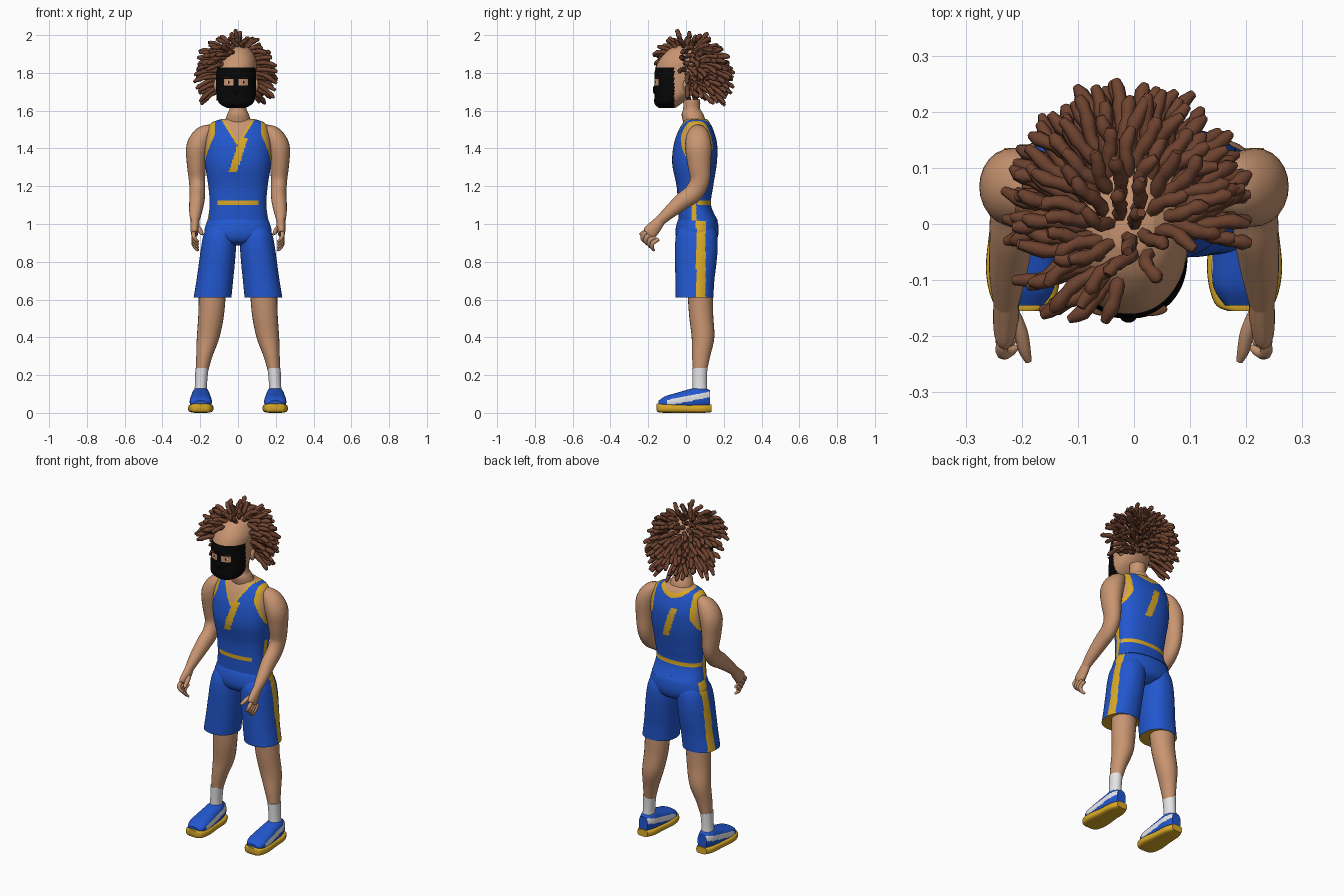
import bpy, bmesh, math, random
from mathutils import Vector

random.seed(4)
cube = bpy.data.objects.get("Cube")
if cube:
    bpy.data.objects.remove(cube, do_unlink=True)


def material(name, rgb):
    m = bpy.data.materials.new(name)
    m.use_nodes = True
    m.diffuse_color = (*rgb, 1)
    m.node_tree.nodes["Principled BSDF"].inputs["Base Color"].default_value = (*rgb, 1)
    return m


BLUE = material("jersey blue", (0.016, 0.095, 0.62))
YELLOW = material("trim yellow", (0.7, 0.4, 0.02))
SKIN = material("skin", (0.58, 0.3, 0.165))
BROWN = material("hair brown", (0.155, 0.055, 0.028))
WHITE = material("white", (0.8, 0.8, 0.82))
BLACK = material("mask black", (0.002, 0.002, 0.002))


def finish(name, bm, mats, rule=None):
    bmesh.ops.recalc_face_normals(bm, faces=bm.faces)
    for f in bm.faces:
        f.smooth = True
        if rule:
            f.material_index = rule(f.calc_center_median(), f.normal)
    me = bpy.data.meshes.new(name)
    bm.to_mesh(me)
    bm.free()
    for m in mats:
        me.materials.append(m)
    ob = bpy.data.objects.new(name, me)
    bpy.context.collection.objects.link(ob)
    bpy.context.view_layer.objects.active = ob
    bpy.ops.object.select_all(action="DESELECT")
    ob.select_set(True)
    bpy.ops.object.shade_smooth_by_angle(angle=math.radians(50))
    return ob


def resample(keys, steps):
    """Catmull-Rom through the key sections."""
    out = []
    for i in range(len(keys) - 1):
        p0, p1, p2, p3 = (keys[max(0, min(len(keys) - 1, i + k))] for k in (-1, 0, 1, 2))
        for s in range(steps):
            t = s / steps
            out.append([b + t * (c - a) / 2 + t * t * (a - 2.5 * b + 2 * c - d / 2)
                        + t ** 3 * (1.5 * (b - c) + (d - a) / 2)
                        for a, b, c, d in zip(p0, p1, p2, p3)])
    return out + [list(keys[-1])]


def sweep(name, keys, mats, rule=None, axis=None, side=1, seg=24, steps=5, power=2.0):
    """Elliptic sections (x, y, z, radius a, radius b) lofted into a closed skin."""
    rows = resample(keys, steps)
    bm, rings = bmesh.new(), []
    for i, (x, y, z, a, b) in enumerate(rows):
        u = Vector((1, 0, 0))
        if axis:
            v = Vector((0, 1, 0)) if axis == "Z" else Vector((0, 0, 1))
        else:
            t = Vector(rows[min(i + 1, len(rows) - 1)][:3]) - Vector(rows[max(i - 1, 0)][:3])
            t.normalize()
            u = (u - t * u.dot(t)).normalized()
            v = t.cross(u)
        ring = []
        for k in range(seg):
            c, s = math.cos(math.tau * k / seg), math.sin(math.tau * k / seg)
            c = math.copysign(abs(c) ** (2 / power), c)
            s = math.copysign(abs(s) ** (2 / power), s)
            p = Vector((x, y, z)) + u * a * c + v * b * s
            ring.append(bm.verts.new((p.x * side, p.y, p.z)))
        rings.append(ring)
    for r, q in zip(rings, rings[1:]):
        for k in range(seg):
            n = (k + 1) % seg
            bm.faces.new((r[k], r[n], q[n], q[k]))
    bm.faces.new(rings[0])
    bm.faces.new(rings[-1])
    return finish(name, bm, mats, rule)


def ball(name, loc, size, mat):
    bm = bmesh.new()
    bmesh.ops.create_uvsphere(bm, u_segments=16, v_segments=10, radius=1)
    bmesh.ops.scale(bm, vec=size, verts=bm.verts)
    bmesh.ops.translate(bm, vec=loc, verts=bm.verts)
    return finish(name, bm, [mat])


# Jersey: neckline, armholes, belt band, side strips and plain slanted stripes
def jersey_rule(c, n):
    ax, front = abs(c.x), c.y < 0.04
    edge = 1.41 + ax * 1.6 if front else 1.505 + 5 * ax * ax
    if c.z > edge:
        return 2 if c.z > edge + 0.025 else 1
    hole = math.hypot((c.y - 0.06) / 0.072, (c.z - 1.45) / 0.11)
    if ax > 0.122 and hole < 1.2:
        return 2 if hole < 1 and ax > 0.148 else 1
    if 1.1 < c.z < 1.126 and (ax < 0.11 or c.y > 0.06):
        return 1
    if ax > 0.1 and 0.03 < c.y < 0.055 and c.z < 1.22:
        return 1
    slant = 0.02 + (c.z - 1.42) * 0.33
    if 1.275 < c.z < 1.455 and abs(c.x - (slant if front else -slant)) < 0.021:
        return 1
    return 0


sweep("jersey", [(0, .065, 1.015, .162, .105), (0, .045, 1.1, .15, .088), (0, .047, 1.2, .157, .097),
                 (0, .045, 1.32, .175, .118), (0, .05, 1.42, .178, .115), (0, .053, 1.49, .165, .095),
                 (0, .055, 1.535, .142, .072), (0, .055, 1.556, .085, .055)],
      [BLUE, YELLOW, SKIN], jersey_rule, "Z", seg=180, steps=16, power=2.3)
sweep("neck", [(0, .06, 1.49, .08, .06), (0, .045, 1.54, .07, .06), (0, .035, 1.58, .058, .058),
               (0, .03, 1.61, .045, .045), (0, .03, 1.66, .045, .045)], [SKIN], axis="Z")


# Shorts
def shorts_rule(c, n):
    stripe = 0.054 < c.y < 0.104 and abs(c.x) > 0.14
    return 1 if stripe or n.z < -0.7 and c.z < 0.7 else 0


sweep("shorts_hips", [(0, .058, .885, .05, .06), (0, .058, .91, .13, .1), (0, .058, .95, .176, .114),
                      (0, .06, 1.0, .169, .11), (0, .062, 1.04, .15, .095)],
      [BLUE, YELLOW], shorts_rule, "Z", seg=96, steps=8, power=2.2)


def shoe_rule(c, n):
    return 1 if abs(c.z - (0.073 + 0.2 * c.y)) < 0.015 and abs(n.x) > 0.3 and c.y > -0.1 else 0


for side, label in ((1, "left"), (-1, "right")):
    sweep(label + "_shorts_leg", [(.08, .06, 1.03, .05, .06), (.09, .057, .96, .086, .103), (.101, .055, .89, .092, .113),
                                  (.111, .052, .8, .095, .11), (.123, .047, .7, .097, .103), (.135, .045, .61, .1, .1)],
          [BLUE, YELLOW], shorts_rule, "Z", side, seg=112, steps=12, power=2.2)
    sweep(label + "_leg", [(.135, .075, .66, .072, .068), (.142, .08, .52, .068, .064), (.158, .09, .4, .06, .06),
                           (.178, .08, .3, .043, .048), (.192, .073, .21, .031, .035)], [SKIN], axis="Z", side=side)
    sweep(label + "_sock", [(.198, .075, .09, .036, .042), (.196, .073, .15, .032, .038),
                            (.191, .073, .238, .035, .04)], [WHITE], axis="Z", side=side)

    # Shoe
    sweep(label + "_sole", [(.197, -.155, .03, .03, .018), (.197, -.14, .026, .054, .024), (.197, -.08, .024, .067, .024),
                            (.197, .01, .022, .058, .022), (.197, .09, .022, .052, .022), (.197, .135, .024, .034, .02)],
          [YELLOW], axis="Y", side=side, seg=32, power=3.5)
    sweep(label + "_shoe", [(.197, -.145, .045, .035, .02), (.197, -.11, .055, .056, .033), (.197, -.05, .062, .058, .044),
                            (.197, .02, .072, .052, .054), (.197, .08, .08, .047, .058), (.197, .128, .075, .03, .045)],
          [BLUE, WHITE], shoe_rule, "Y", side, seg=80, steps=12, power=2.4)

    # Arm and hand
    sweep(label + "_arm", [(.135, .06, 1.51, .02, .03), (.18, .063, 1.475, .048, .058), (.213, .065, 1.41, .06, .07),
                           (.22, .07, 1.32, .051, .062), (.217, .073, 1.23, .043, .052), (.215, .04, 1.165, .041, .05),
                           (.218, -.02, 1.12, .04, .045), (.225, -.09, 1.06, .033, .034), (.228, -.14, 1.015, .023, .027)],
          [SKIN], side=side)
    sweep(label + "_palm", [(.228, -.13, 1.025, .022, .026), (.228, -.16, .99, .023, .034),
                            (.23, -.19, .957, .02, .038), (.23, -.2, .945, .014, .03)], [SKIN], side=side)
    for i in range(4):
        y, z = -.215 + .017 * i, .965 - .015 * i
        sweep(f"{label}_finger_{i + 1}", [(.232, y + .02, z, .01, .01), (.236, y - .012, z - .022, .011, .011),
                                          (.226, y - .015, z - .045, .01, .01), (.21, y - .005, z - .06, .006, .006)],
              [SKIN], side=side, seg=10, steps=3)
    sweep(label + "_thumb", [(.222, -.15, .985, .014, .014), (.203, -.19, .97, .013, .013),
                             (.195, -.225, .955, .011, .011), (.188, -.245, .945, .006, .006)],
          [SKIN], side=side, seg=10, steps=3)


# Head with a black face mask and open eye holes
def head_rule(c, n):
    x = abs(c.x + 0.01)
    if 1.732 < c.z < 1.77 and 0.014 < x < 0.064 and c.y < -0.08:
        return 0
    return 1 if c.z < 1.828 and c.y < -0.062 else 0


sweep("head", [(-.01, -.1, 1.615, .05, .045), (-.01, -.095, 1.638, .088, .072), (-.01, -.07, 1.68, .103, .097),
               (-.01, -.045, 1.74, .106, .122), (-.01, -.023, 1.81, .107, .142), (-.005, -.005, 1.87, .1, .135),
               (-.005, .005, 1.92, .075, .1), (-.005, .01, 1.945, .04, .06)],
      [SKIN, BLACK], head_rule, "Z", seg=112, steps=10, power=2.15)
ball("mask_nose", (-.01, -.162, 1.71), (.016, .014, .026), BLACK)
for side, label in ((1, "left"), (-1, "right")):
    ball(label + "_ear", (-.01 + side * .105, .005, 1.735), (.014, .022, .034), SKIN)
    ball(label + "_eye", (-.01 + side * .038, -.146, 1.75), (.016, .014, .01), WHITE)
    ball(label + "_pupil", (-.01 + side * .038, -.157, 1.75), (.006, .005, .008), BLACK)
    ball(label + "_brow", (-.01 + side * .04, -.152, 1.773), (.03, .012, .004), BROWN)

# Hair: lumpy locks growing out of the scalp, swept to one side at the front
curve = bpy.data.curves.new("hair_locks", "CURVE")
curve.dimensions = "3D"
curve.bevel_depth = 0.0128
curve.bevel_resolution = 1
curve.use_fill_caps = True
COUNT, POINTS = 270, 10
for i in range(COUNT):
    h = 1 - 2 * (i + 0.5) / COUNT
    r, turn = math.sqrt(1 - h * h), i * math.pi * (3 - math.sqrt(5))
    d = Vector((r * math.cos(turn), r * math.sin(turn), h))
    front = d.y < -0.2
    limit = 0.25 if d.x < -0.35 else 0.55 if d.x < 0.1 else 0.85
    if front and d.z < limit or d.z < -0.72 or (d.z < 0 and d.y < -0.05):
        continue
    root = Vector((-.012 + d.x * .097, .002 + d.y * .12, 1.805 + d.z * .125))
    out = Vector((d.x - 0.4 * front, d.y + 0.08, d.z * 0.45 + 0.1)).normalized()
    side_dir = out.cross(Vector((0, 0, 1))).normalized()
    length = random.uniform(0.11, 0.142)
    droop, sway = random.uniform(0.02, 0.065), random.uniform(-0.03, 0.03)
    phase = random.uniform(0, math.tau)
    spline = curve.splines.new("POLY")
    spline.points.add(POINTS - 1)
    for k, pt in enumerate(spline.points):
        t = k / (POINTS - 1)
        p = root + out * length * t + side_dir * (sway * t * t + 0.004 * math.sin(7 * t + phase))
        p.z -= droop * t * t
        pt.co = (*p, 1)
        pt.radius = (1 + 0.14 * math.sin(k * 2.1 + phase)) * (0.6 if k == POINTS - 1 else 1)
curve.materials.append(BROWN)
hair = bpy.data.objects.new("hair_locks", curve)
bpy.context.collection.objects.link(hair)
bpy.ops.object.select_all(action="DESELECT")
bpy.context.view_layer.objects.active = hair
hair.select_set(True)
bpy.ops.object.convert(target="MESH")
